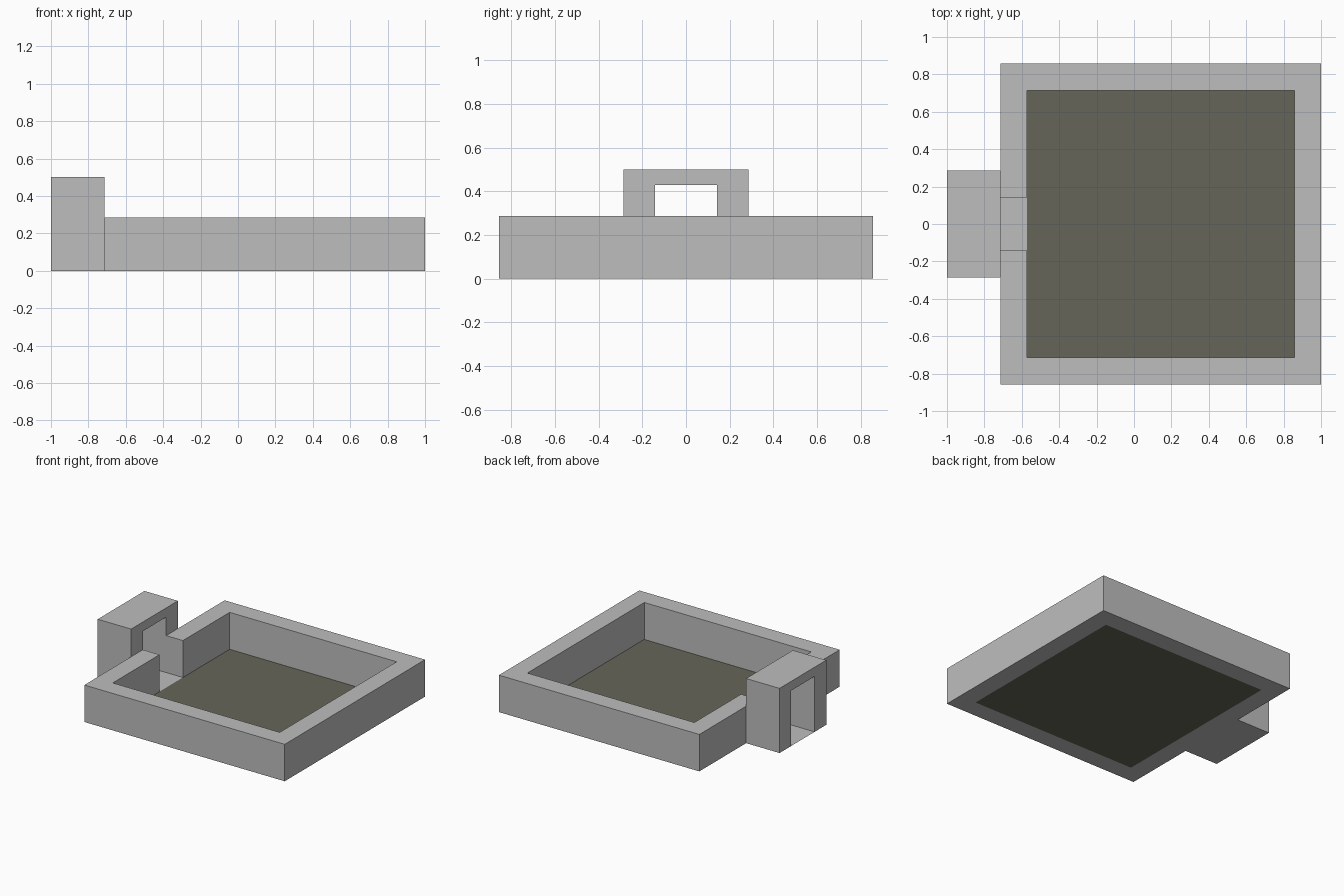
import bpy, bmesh
from mathutils import Vector

if "Cube" in bpy.data.objects:
    bpy.data.objects.remove(bpy.data.objects["Cube"])

U = 1 / 7  # everything sits on a 1/7 unit grid


def material(name, rgb):
    m = bpy.data.materials.new(name)
    m.diffuse_color = (*rgb, 1)
    m.use_nodes = True
    m.node_tree.nodes["Principled BSDF"].inputs["Base Color"].default_value = m.diffuse_color
    return m


stone = material("light_grey_stone", (0.515, 0.515, 0.515))
olive = material("dark_olive_floor", (0.130, 0.130, 0.098))


def extruded(name, outline, direction, mat):
    """Flat outline, swept along direction (None leaves a single sheet)."""
    bm = bmesh.new()
    face = bm.faces.new([bm.verts.new(p) for p in outline])
    if direction:
        ext = bmesh.ops.extrude_face_region(bm, geom=[face], use_keep_orig=True)
        verts = [g for g in ext["geom"] if isinstance(g, bmesh.types.BMVert)]
        bmesh.ops.translate(bm, verts=verts, vec=Vector(direction))
        bmesh.ops.recalc_face_normals(bm, faces=bm.faces)
    mesh = bpy.data.meshes.new(name)
    bm.to_mesh(mesh)
    bm.free()
    mesh.materials.append(mat)
    obj = bpy.data.objects.new(name, mesh)
    bpy.context.collection.objects.link(obj)
    return obj


def mirrored(half):
    """Close a half outline by reflecting it over y = 0."""
    return half + [(x, -y, z) for x, y, z in reversed(half)]


def sheet(name, x0, x1, y, mat):
    return extruded(name, [(x0, -y, 0), (x1, -y, 0), (x1, y, 0), (x0, y, 0)], None, mat)


# Courtyard wall: C-shaped plan with a gap facing the gate
plan = [(-4*U, U), (-4*U, 5*U), (6*U, 5*U)]
outer = [(7*U, 6*U), (-5*U, 6*U), (-5*U, U)]
inner_loop = plan + [(x, -y) for x, y in reversed(plan)]
outer_loop = [(x, -y) for x, y in reversed(outer)] + outer
extruded("courtyard_wall", [(x, y, 0) for x, y in inner_loop + outer_loop],
         (0, 0, 2*U), stone)

# Gatehouse: arch profile swept along x
arch = mirrored([(-7*U, 2*U, 3.5*U), (-7*U, 2*U, 0), (-7*U, U, 0), (-7*U, U, 3*U)])
extruded("gatehouse", arch, (2*U, 0, 0), stone)

# Floors
sheet("passage_floor", -7*U, -4*U, U, stone)
sheet("courtyard_floor", -4*U, 6*U, 5*U, olive)
